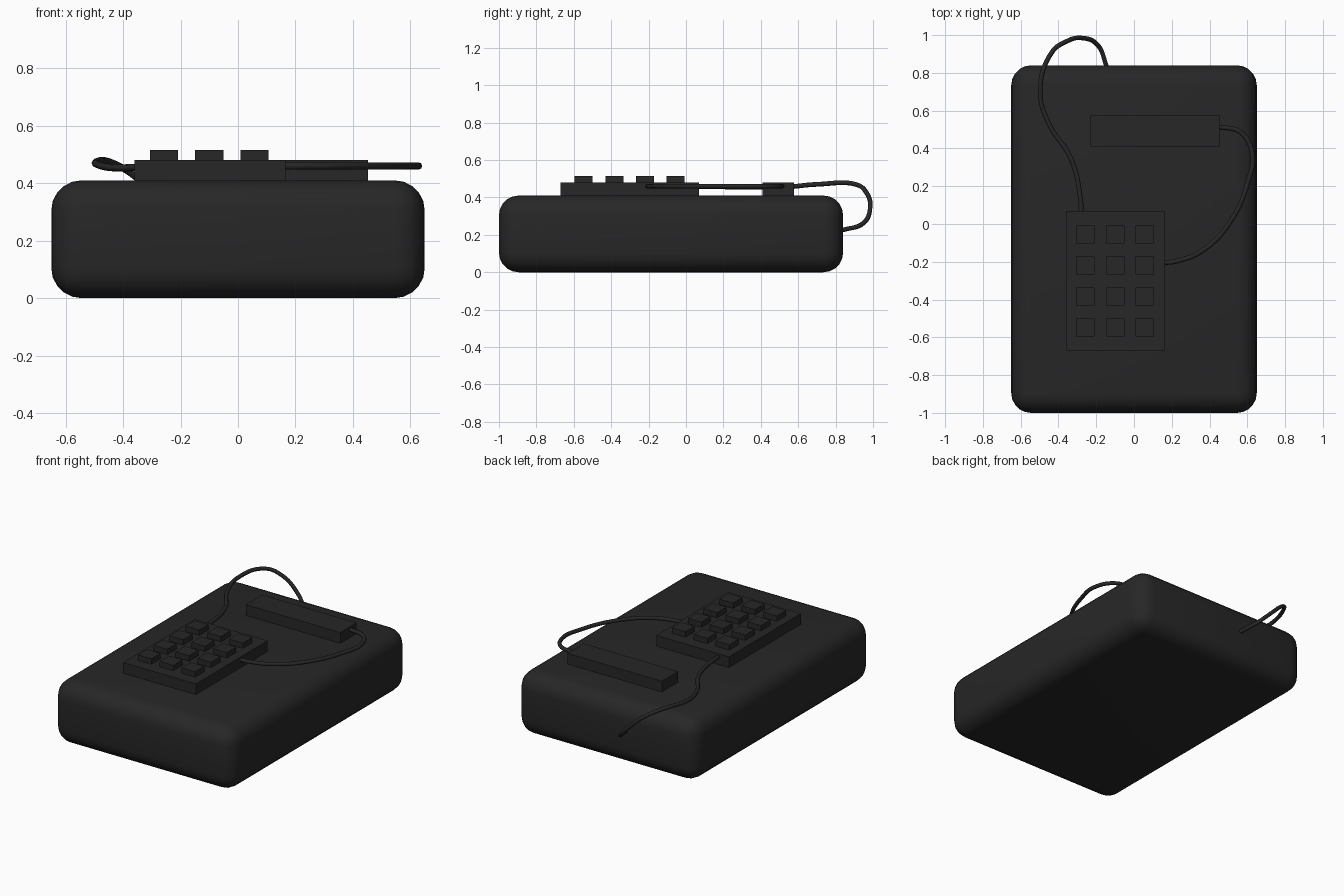
import bpy

if "Cube" in bpy.data.objects:
    bpy.data.objects.remove(bpy.data.objects["Cube"])

mat = bpy.data.materials.new("dark_plastic")
mat.diffuse_color = (0.02, 0.02, 0.02, 1)
mat.use_nodes = True
mat.node_tree.nodes["Principled BSDF"].inputs["Base Color"].default_value = mat.diffuse_color


def box(name, x0, x1, y0, y1, z0, z1):
    """Box given by its extents."""
    bpy.ops.mesh.primitive_cube_add(
        size=1, location=((x0 + x1) / 2, (y0 + y1) / 2, (z0 + z1) / 2))
    ob = bpy.context.object
    ob.name = name
    ob.scale = (x1 - x0, y1 - y0, z1 - z0)
    bpy.ops.object.transform_apply(location=False, rotation=False, scale=True)
    ob.data.materials.append(mat)
    return ob


def cable(name, points, radius=0.0125):
    """Round cable running smoothly through the points."""
    cu = bpy.data.curves.new(name, 'CURVE')
    cu.dimensions = '3D'
    cu.bevel_depth = radius
    cu.bevel_resolution = 2
    cu.resolution_u = 8
    cu.use_fill_caps = True
    sp = cu.splines.new('BEZIER')
    sp.bezier_points.add(len(points) - 1)
    for bp, p in zip(sp.bezier_points, points):
        bp.co = p
        bp.handle_left_type = bp.handle_right_type = 'AUTO'
    cu.materials.append(mat)
    ob = bpy.data.objects.new(name, cu)
    bpy.context.collection.objects.link(ob)
    return ob


# Rounded main body
body = box("body", -0.65, 0.65, -1.0, 0.84, 0.0, 0.41)
bev = body.modifiers.new("rounding", 'BEVEL')
bev.width = 0.105
bev.segments = 5
bpy.ops.object.modifier_apply(modifier=bev.name)
bpy.ops.object.shade_smooth_by_angle()

# Keypad block and its 3 x 4 keys
box("keypad_base", -0.36, 0.165, -0.67, 0.07, 0.40, 0.48)
for r, y in enumerate((-0.055, -0.22, -0.383, -0.547)):
    for c, x in enumerate((-0.258, -0.1, 0.058)):
        box(f"key_{r}_{c}", x - 0.049, x + 0.049, y - 0.048, y + 0.048, 0.47, 0.515)

# Display bar
box("display_bar", -0.23, 0.452, 0.41, 0.578, 0.40, 0.48)

# Cable from keypad over the rear edge into the back of the body
cable("rear_cable", [
    (-0.28, 0.06, 0.457), (-0.282, 0.12, 0.457), (-0.333, 0.344, 0.455),
    (-0.45, 0.53, 0.455), (-0.497, 0.70, 0.47), (-0.434, 0.91, 0.469),
    (-0.36, 0.965, 0.425), (-0.28, 0.985, 0.35), (-0.19, 0.945, 0.26),
    (-0.145, 0.835, 0.225)])

# Cable looping from keypad to display bar
cable("side_cable", [
    (0.155, -0.205, 0.46), (0.22, -0.198, 0.46), (0.36, -0.143, 0.46),
    (0.513, 0.016, 0.46), (0.605, 0.23, 0.46), (0.626, 0.37, 0.46),
    (0.565, 0.485, 0.46), (0.44, 0.515, 0.46)])
